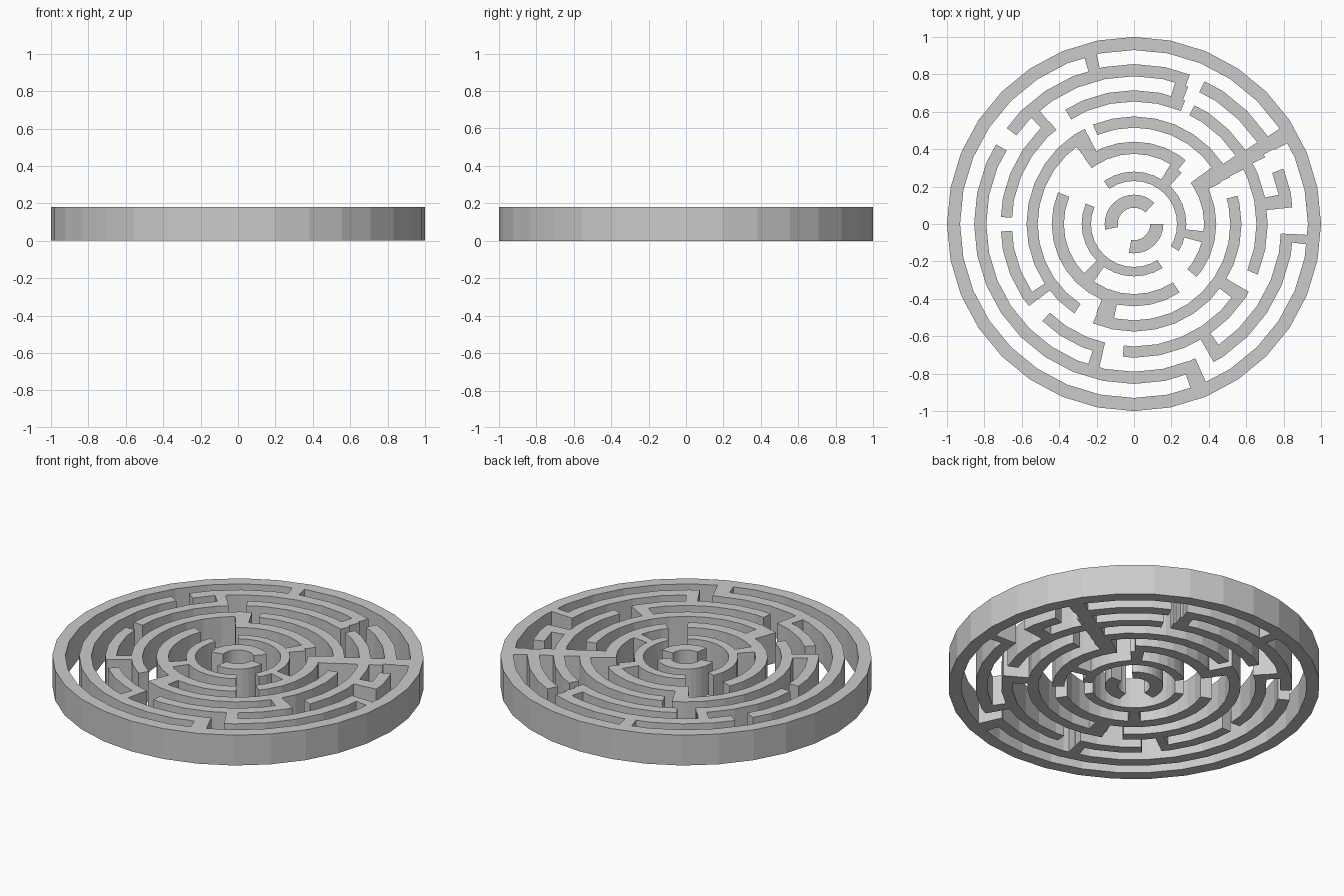
import bpy, bmesh
from math import radians, cos, sin, floor

if "Cube" in bpy.data.objects:
    bpy.data.objects.remove(bpy.data.objects["Cube"])

HEIGHT = 0.18
STEP = 11.25  # 32-sided rings


def point(r, a, z):
    # point on a 32-gon whose corners have radius r
    d = a - STEP * floor(a / STEP)
    k = r * cos(radians(STEP / 2)) / cos(radians(d - STEP / 2))
    return (k * cos(radians(a)), k * sin(radians(a)), z)


def arc(bm, r0, r1, a0, a1):
    # solid ring segment from angle a0 to a1 (degrees)
    closed = a1 - a0 >= 360
    first, last = floor(a0 / STEP) + 1, floor(a1 / STEP)
    angles = [a0] + [i * STEP for i in range(first, last + 1)
                     if a0 + 0.01 < i * STEP < a1 - 0.01]
    if not closed:
        angles.append(a1)
    rows = [[bm.verts.new(point(r, a, z)) for r, z in
             ((r0, 0), (r1, 0), (r1, HEIGHT), (r0, HEIGHT))] for a in angles]
    n = len(rows)
    for i in range(n if closed else n - 1):
        p, q = rows[i], rows[(i + 1) % n]
        for k in range(4):
            m = (k + 1) % 4
            bm.faces.new((p[k], p[m], q[m], q[k]))
    if not closed:
        bm.faces.new(rows[0][::-1])
        bm.faces.new(rows[-1])


def build(name, r0, r1, spans):
    bm = bmesh.new()
    for a0, a1 in spans:
        arc(bm, r0, r1, a0, a1)
    bmesh.ops.recalc_face_normals(bm, faces=bm.faces)
    mesh = bpy.data.meshes.new(name)
    bm.to_mesh(mesh)
    bm.free()
    bpy.context.collection.objects.link(bpy.data.objects.new(name, mesh))


# ring walls, outside to inside: inner radius, outer radius, arcs
rings = [
    (0.93, 1.0, [(0, 360)]),
    (0.79, 0.855, [(6, 20.3), (28.2, 63.7), (69.5, 143), (150, 294.5), (300, 356.3)]),
    (0.655, 0.715, [(-22.2, 63), (67.5, 121), (129.5, 177), (183.2, 218),
                    (226.6, 256.3), (265.2, 329.4)]),
    (0.515, 0.575, [(26, 112.4), (117.4, 236.3), (247.5, 375.3)]),
    (0.375, 0.44, [(-40.2, 36), (51, 127), (157.3, 303.7)]),
    (0.23, 0.28, [(-31, 125), (157, 303)]),
    (0.087, 0.157, [(46, 191), (260, 360)]),
]
for i, (r0, r1, spans) in enumerate(rings):
    build(f"ring_wall_{i + 1}", r0, r1, spans)

# radial walls bridging each pair of neighbouring rings
bridges = [
    [(27.8, 33.2), (102.4, 106.6), (289, 294.5), (353.3, 356.4)],
    [(6, 11.4), (27, 33.5), (68.5, 73.8), (129.8, 134), (251.9, 256.4), (300, 305)],
    [(26.5, 34), (213.7, 218.2), (323, 329.4)],
    [(25.3, 36), (117.4, 126.7), (247, 258)],
    [(47, 58.5), (224.5, 235), (345, 354)],
]
for i, spans in enumerate(bridges):
    build(f"radial_walls_{i + 1}", rings[i + 1][1], rings[i][0], spans)
